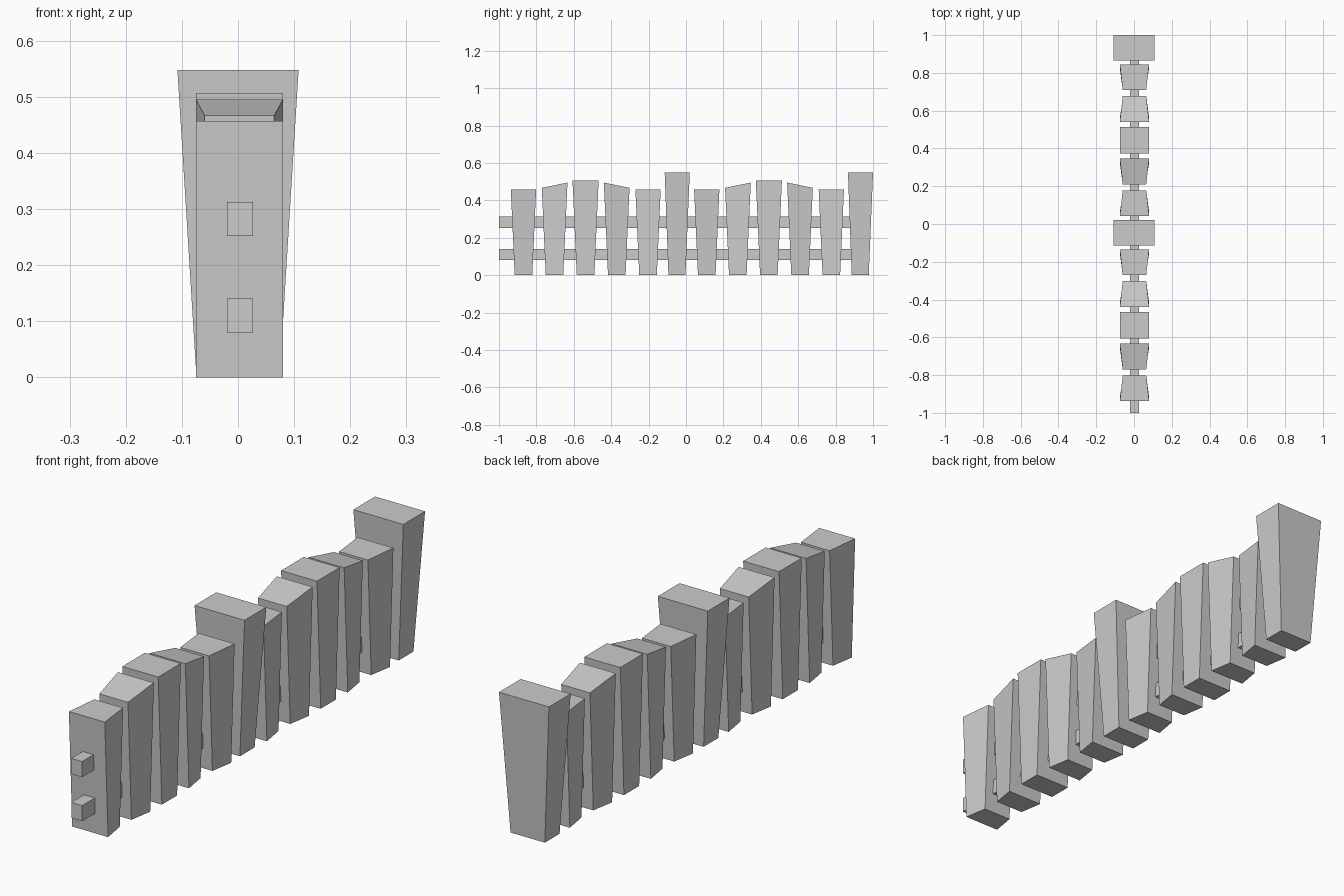
import bpy

if "Cube" in bpy.data.objects:
    bpy.data.objects.remove(bpy.data.objects["Cube"])

BAY = 0.98      # spacing between the two repeated fence bays
CX = 0.0025     # picket centre in x


def block(name, bottom, top):
    """Six-sided block; each end is four corners in ring order."""
    mesh = bpy.data.meshes.new(name)
    faces = [(3, 2, 1, 0), (4, 5, 6, 7)]
    faces += [(i, (i + 1) % 4, (i + 1) % 4 + 4, i + 4) for i in range(4)]
    mesh.from_pydata(bottom + top, [], faces)
    mesh.update()
    ob = bpy.data.objects.new(name, mesh)
    bpy.context.collection.objects.link(ob)
    return ob


def ring(cx, y0, y1, hx0, hx1, z0, z1):
    """Four corners: half width and height at the front (0) and back (1)."""
    return [(cx - hx0, y0, z0), (cx + hx0, y0, z0),
            (cx + hx1, y1, z1), (cx - hx1, y1, z1)]


WIDE, NARROW = 0.0775, 0.062
# centre y, front half width, back half width, front height, back height
PICKETS = [
    (-0.869, WIDE, NARROW, 0.457, 0.457),
    (-0.703, NARROW, WIDE, 0.467, 0.495),
    (-0.537, WIDE, WIDE, 0.507, 0.507),
    (-0.370, WIDE, NARROW, 0.495, 0.467),
    (-0.203, NARROW, WIDE, 0.457, 0.457),
]

for bay in range(2):
    dy = bay * BAY
    # pickets, narrowing along the fence toward the ground
    for i, (y, f, b, zf, zb) in enumerate(PICKETS):
        y += dy
        t0, t1 = 0.047 + 0.045 * zf, 0.047 + 0.045 * zb
        block(f"picket_{bay + 1}_{i + 1}",
              ring(CX, y - 0.047, y + 0.047, f, b, 0, 0),
              ring(CX, y - t0, y + t1, f, b, zf, zb))
    # flared post closing the bay
    block(f"post_{bay + 1}",
          ring(0, -0.094 + dy, -0.003 + dy, 0.074, 0.074, 0, 0),
          ring(0, -0.114 + dy, 0.02 + dy, 0.108, 0.108, 0.548, 0.548))
    # two horizontal rails
    for label, z0, z1 in (("lower", 0.08, 0.141), ("upper", 0.252, 0.313)):
        y0, y1 = -1.0 + dy, -0.09 + dy
        block(f"{label}_rail_{bay + 1}",
              ring(0.0035, y0, y1, 0.0235, 0.0235, z0, z0),
              ring(0.0035, y0, y1, 0.0235, 0.0235, z1, z1))
